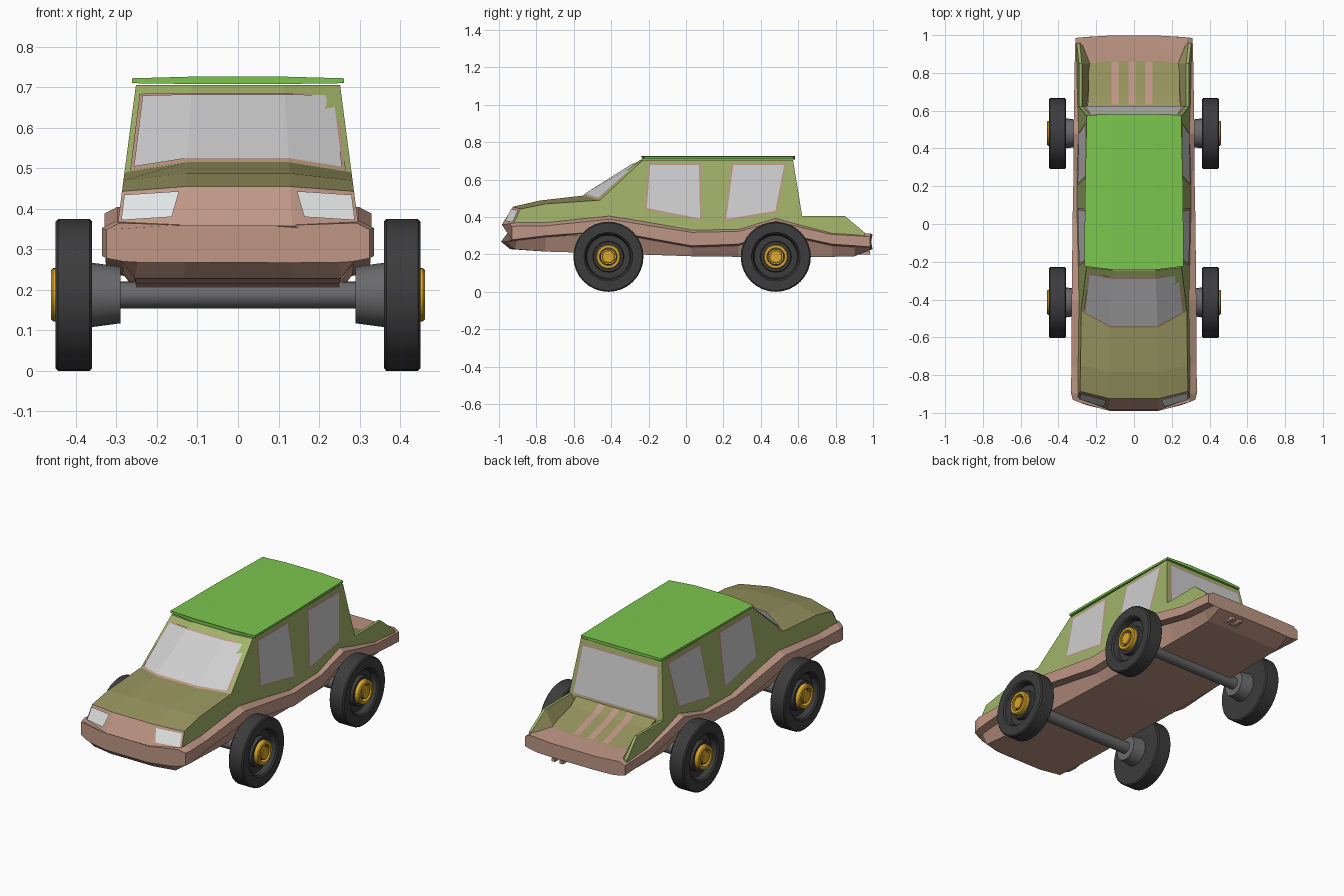
import bpy, bmesh, math
from mathutils import Vector

if "Cube" in bpy.data.objects:
    bpy.data.objects.remove(bpy.data.objects["Cube"])


def mat(name, r, g, b):
    m = bpy.data.materials.new(name)
    lin = [((c / 255 + 0.055) / 1.055) ** 2.4 for c in (r, g, b)]
    m.diffuse_color = (*lin, 1)
    m.use_nodes = True
    m.node_tree.nodes["Principled BSDF"].inputs["Base Color"].default_value = m.diffuse_color
    return m


BROWN = mat("dusty_brown", 190, 150, 133)
GREEN = mat("body_green", 160, 178, 104)
OLIVE = mat("hood_olive", 150, 147, 94)
ROOF = mat("roof_green", 124, 198, 78)
GLASS = mat("glass_grey", 206, 206, 206)
LAMP = mat("lamp_white", 226, 229, 229)
TYRE = mat("tyre_black", 60, 60, 61)
METAL = mat("axle_grey", 105, 105, 107)
YELLOW = mat("hub_yellow", 220, 168, 42)


def make(name, verts, faces, mats, rule=None, smooth=False, fix=True):
    bm = bmesh.new()
    vs = [bm.verts.new(v) for v in verts]
    for f in faces:
        bm.faces.new([vs[i] for i in f])
    if fix:
        bmesh.ops.remove_doubles(bm, verts=bm.verts, dist=1e-5)
        bmesh.ops.recalc_face_normals(bm, faces=bm.faces)
    bm.normal_update()
    for f in bm.faces:
        f.smooth = smooth
        if rule:
            f.material_index = rule(f)
    me = bpy.data.meshes.new(name)
    bm.to_mesh(me)
    bm.free()
    for m in mats:
        me.materials.append(m)
    if smooth:
        me.set_sharp_from_angle(angle=math.radians(35))
    ob = bpy.data.objects.new(name, me)
    bpy.context.collection.objects.link(ob)
    return ob


def loft(name, rings, mats, rule=None, smooth=False):
    n = len(rings[0])
    verts = [p for r in rings for p in r]
    faces = [[i * n + j, i * n + (j + 1) % n, (i + 1) * n + (j + 1) % n, (i + 1) * n + j]
             for i in range(len(rings) - 1) for j in range(n)]
    faces += [list(range(n)), [len(verts) - n + j for j in range(n)]]
    return make(name, verts, faces, mats, rule, smooth)


def lathe(name, prof, centre, side, m, seg=32):
    # profile of (x, radius) turned round the x axis
    cy, cz = centre
    rings = [[(side * x, cy + r * math.cos(2 * math.pi * k / seg),
               cz + r * math.sin(2 * math.pi * k / seg)) for k in range(seg)] for x, r in prof]
    return loft(name, rings, [m], smooth=True)


def plate(name, pts, out, off, m):
    # thin flat panel made of a strip: first half is the top row, second half the bottom row
    n = len(pts) // 2
    out = Vector(out).normalized() * off
    vs = [Vector(p) + out for p in pts]
    faces = [[j, j + 1, n + j + 1, n + j] for j in range(n - 1)]
    a = (vs[1] - vs[0]).cross(vs[n] - vs[0])
    if a.dot(out) < 0:
        faces = [f[::-1] for f in faces]
    return make(name, vs, faces, [m], fix=False)


# --- brown lower hull with wavy side strip
def hull_ring(y, w, zt, zb, zbot, k):
    half = [(.45 * w, zt), (.9 * w, zt + .005), (w, zt - .012), (w, zb),
            (.87 * w, zb - .008), (.76 * w, zbot), (.4 * w, zbot)]
    pts = half + [(-x, z) for x, z in half[::-1]]
    return [(x, y + k * (x / w) ** 2, z) for x, z in pts]


HULL = [(-1.0, .325, .36, .278, .268, .07), (-.95, .335, .365, .283, .228, .06),
        (-.75, .33, .365, .30, .215, 0), (-.41, .33, .40, .325, .205, 0),
        (.03, .325, .33, .246, .19, 0), (.28, .32, .335, .255, .187, 0),
        (.48, .32, .39, .32, .187, 0), (.62, .318, .355, .29, .187, 0),
        (.78, .315, .318, .255, .187, 0), (.9, .313, .312, .247, .19, 0),
        (1.0, .31, .306, .24, .228, -.015)]
loft("lower_hull", [hull_ring(*r) for r in HULL], [BROWN])


# --- hood and cabin
def side_x(z):
    return .305 - (z - .30) * .131


def body_ring(y, z, k, c):
    t = side_x(z - c)
    return [(-.305, y + k, .30), (-t, y + k, z - c), (-.45 * t, y, z),
            (.45 * t, y, z), (t, y + k, z - c), (.305, y + k, .30)]


BODY = [(-.985, .358, .06, 0), (-.925, .455, .04, .012), (-.78, .488, .03, .018),
        (-.545, .515, .085, .025), (-.245, .705, .015, 0), (.572, .705, 0, 0), (.622, .40, 0, 0)]
RINGS = [body_ring(*r) for r in BODY]


def body_rule(f):
    c = f.calc_center_median()
    if c.y < -.88 and abs(f.normal.x) < .7:
        return 2
    return 1 if f.normal.z > .8 and c.y < -.5 else 0


loft("body", RINGS, [GREEN, OLIVE, BROWN], body_rule)


def surf(i, s, v):
    # point on the top skin between ring i and i + 1, s across (-1..1), v along
    fr = [-1, -.45, .45, 1]
    j = 0 if s < -.45 else 1 if s < .45 else 2
    u = (s - fr[j]) / (fr[j + 1] - fr[j])
    a = Vector(RINGS[i][j + 1]).lerp(Vector(RINGS[i][j + 2]), u)
    b = Vector(RINGS[i + 1][j + 1]).lerp(Vector(RINGS[i + 1][j + 2]), u)
    return a.lerp(b, v)


def skin_plate(name, i, cols, top, bot, out, off, m):
    plate(name, [surf(i, s, top) for s in cols] + [surf(i, s, bot) for s in cols], out, off, m)


# --- windscreen and rear window, each with a thin border
FRONT, REAR = (0, -.7, .7), (0, 1, .15)
skin_plate("windscreen_frame", 3, [-.95, -.45, .45, .95], .89, .0, FRONT, .003, BROWN)
skin_plate("windscreen", 3, [-.92, -.45, .45, .92], .86, .03, FRONT, .006, GLASS)
skin_plate("rear_window_frame", 5, [-.93, .93], .08, .98, REAR, .003, BROWN)
skin_plate("rear_window", 5, [-.9, .9], .11, .95, REAR, .006, GLASS)

# --- side windows and headlights, mirrored
WINDOWS = {"front_side_window": [(-.195, .68), (.072, .68), (-.212, .445), (.078, .388)],
           "rear_side_window": [(.25, .68), (.528, .68), (.212, .385), (.48, .43)]}
for side, tag in ((1, "right"), (-1, "left")):
    for nm, q in WINDOWS.items():
        cy, cz = sum(p[0] for p in q) / 4, sum(p[1] for p in q) / 4
        for part, g, off, m in (("_frame", 1.05, .002, BROWN), ("", .98, .005, GLASS)):
            pts = [(cy + (y - cy) * g, cz + (z - cz) * g) for y, z in q]
            plate(f"{tag}_{nm}{part}", [(side * side_x(z), y, z) for y, z in pts],
                  (side, 0, .13), off, m)
    pts = [surf(0, side * s, v) for s, v in ((.5, .86), (.97, .86), (.55, .2), (.97, .13))]
    plate(f"{tag}_headlight", pts, (side * .2, -.85, .5), .006, LAMP)

# --- overhanging roof panel
def roof_ring(y, w, k):
    return [(-w, y + k, .71), (-w, y + k, .722), (-.45 * w, y, .726), (.45 * w, y, .726),
            (w, y + k, .722), (w, y + k, .71), (.45 * w, y, .708), (-.45 * w, y, .708)]


loft("roof_panel", [roof_ring(-.242, .262, .018), roof_ring(.15, .26, 0), roof_ring(.582, .25, -.006)], [ROOF])

# --- rear bed: ramp, stripes and side walls
loft("bed_ramp", [[(-w, y, .30), (-w, y, z), (w, y, z), (w, y, .30)]
                  for y, z, w in ((.60, .41, .25), (.68, .368, .24), (.87, .312, .24))], [OLIVE])
for i, x in enumerate((-.1, -.01, .08)):
    plate(f"bed_stripe_{i}", [(x - .018, .63, .394), (x + .018, .63, .394),
                              (x - .018, .68, .368), (x + .018, .68, .368)], (0, .4, 1), .004, BROWN)
    plate(f"bed_stripe_low_{i}", [(x - .018, .68, .368), (x + .018, .68, .368),
                                  (x - .018, .86, .315), (x + .018, .86, .315)], (0, .3, 1), .004, BROWN)
for side, tag in ((1, "right"), (-1, "left")):
    loft(f"{tag}_bed_wall", [[(side * .304, y, .30), (side * side_x(z), y, z),
                              (side * (side_x(z) - .015), y, z), (side * xi, y, .30)]
                             for y, z, xi in ((.60, .405, .215), (.85, .405, .225), (.958, .314, .27))],
         [GREEN, OLIVE], lambda f, s=side: 1 if f.normal.x * s < -.3 else 0)

# --- wheels, hubs and axles
Z = .1875
for end, y in (("front", -.415), ("rear", .48)):
    c = (y, Z)
    lathe(f"{end}_axle", [(-.37, .033), (.37, .033)], c, 1, METAL, 20)
    for side, tag in ((1, "right"), (-1, "left")):
        n = f"{end}_{tag}"
        lathe(n + "_tyre", [(.36, .03), (.36, .181), (.366, .1875), (.444, .1875), (.45, .181),
                            (.45, .13), (.443, .122), (.412, .115), (.412, .03)], c, side, TYRE)
        lathe(n + "_axle_sleeve", [(.29, .07), (.365, .08)], c, side, METAL, 20)
        lathe(n + "_rim", [(.40, .085), (.435, .08), (.435, .04), (.40, .04)], c, side, TYRE)
        lathe(n + "_hub_ring", [(.42, .066), (.456, .066), (.461, .061), (.461, .047), (.42, .047)],
              c, side, YELLOW)
        lathe(n + "_hub_cap", [(.42, .036), (.458, .036), (.461, .032)], c, side, YELLOW, 12)

# --- tow hitch prongs under the tail
for nm, x0, x1, y0, y1 in (("inner_prong", .075, .095, .87, .985), ("outer_prong", .125, .145, .87, .985),
                           ("bar", .065, .155, .90, .93)):
    loft("hitch_" + nm, [[(x0, y, .20), (x0, y, .218), (x1, y, .218), (x1, y, .20)] for y in (y0, y1)], [BROWN])
